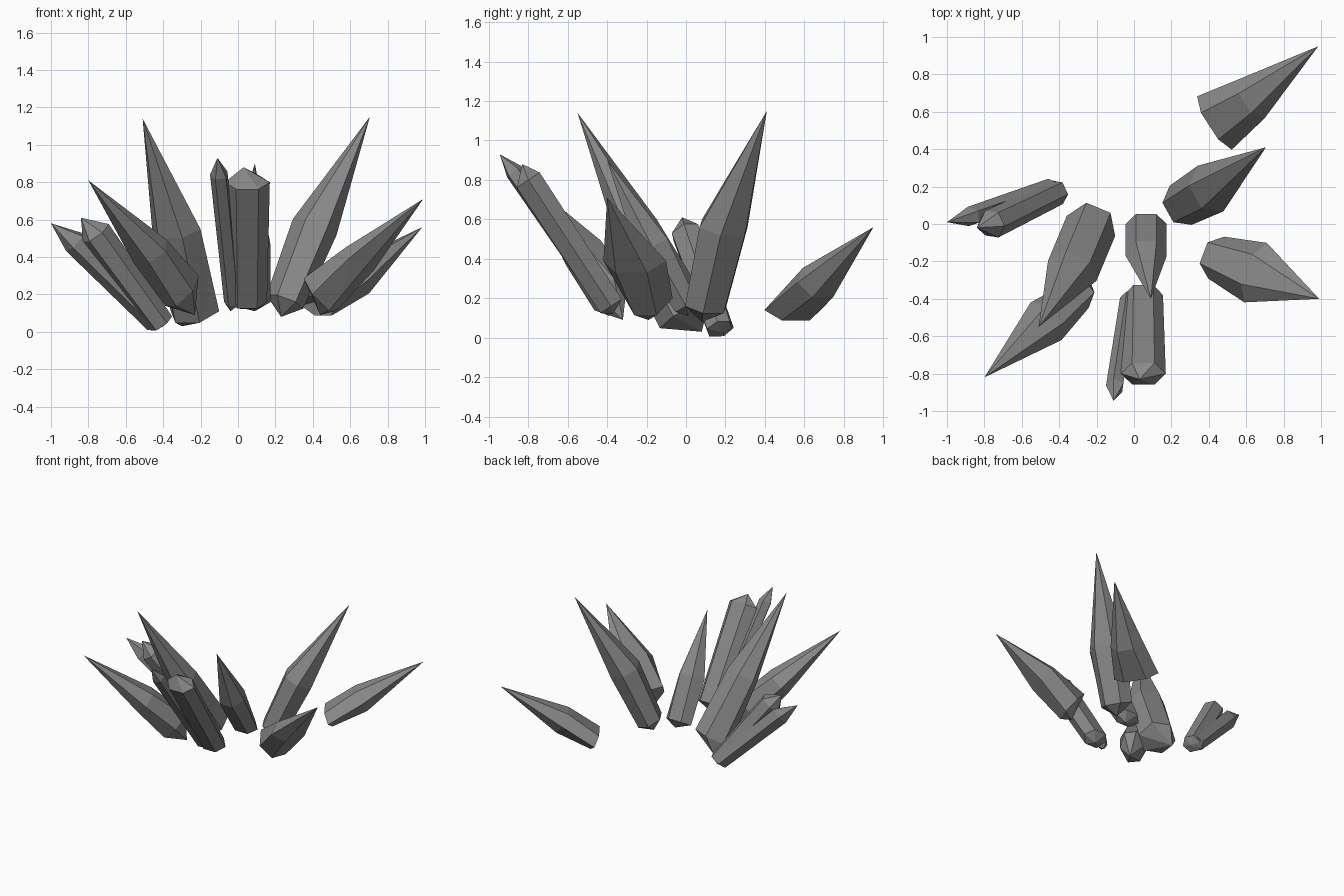
import bpy, bmesh, math
from mathutils import Vector

cube = bpy.data.objects.get("Cube")
if cube:
    bpy.data.objects.remove(cube, do_unlink=True)

# Single dull grey stone colour
stone = bpy.data.materials.new("grey_stone")
stone.use_nodes = True
grey = (0.25, 0.25, 0.25, 1.0)
stone.diffuse_color = grey
shader = stone.node_tree.nodes["Principled BSDF"]
shader.inputs["Base Color"].default_value = grey
shader.inputs["Roughness"].default_value = 0.8


def ring(bm, centre, axis, width, depth, sides):
    """Flattened polygon of vertices standing across the axis."""
    side = axis.cross(Vector((0, 0, 1))).normalized()
    rise = side.cross(axis).normalized()
    verts = []
    for i in range(sides):
        a = math.tau * i / sides
        p = centre + side * width * math.cos(a) + rise * depth * math.sin(a)
        verts.append(bm.verts.new(p))
    return verts


def crystal(name, foot, base, shoulder, tip, base_size, shoulder_size, sides=6):
    """Faceted shard: broken foot, widening body, then a point."""
    base, shoulder = Vector(base), Vector(shoulder)
    axis = (shoulder - base).normalized()
    bm = bmesh.new()
    low = ring(bm, base, axis, *base_size, sides)
    high = ring(bm, shoulder, axis, *shoulder_size, sides)
    root, apex = bm.verts.new(foot), bm.verts.new(tip)
    for i in range(sides):
        j = (i + 1) % sides
        bm.faces.new((low[j], low[i], root))
        bm.faces.new((low[i], low[j], high[j], high[i]))
        bm.faces.new((high[i], high[j], apex))
    bmesh.ops.recalc_face_normals(bm, faces=bm.faces)
    mesh = bpy.data.meshes.new(name)
    bm.to_mesh(mesh)
    bm.free()
    mesh.materials.append(stone)
    bpy.context.collection.objects.link(bpy.data.objects.new(name, mesh))


# Long pointed shards; the back one has a hollow foot
crystal("back_left_shard", (.47, .56, .18), (.43, .54, .14), (.63, .67, .28),
        (.985, .95, .56), (.17, .07), (.125, .1))
crystal("tall_left_shard", (.23, .08, .08), (.25, .1, .16), (.41, .19, .56),
        (.705, .41, 1.15), (.12, .1), (.14, .12))
crystal("front_left_shard", (.44, -.19, .09), (.44, -.18, .2), (.65, -.26, .39),
        (.99, -.4, .71), (.12, .13), (.17, .09))
crystal("tall_right_shard", (-.3, .08, .03), (-.23, -.01, .11), (-.33, -.25, .55),
        (-.51, -.55, 1.14), (.14, .14), (.14, .11))
crystal("front_right_shard", (-.23, -.32, .09), (-.3, -.38, .22), (-.47, -.52, .43),
        (-.8, -.82, .81), (.09, .13), (.13, .1))
crystal("centre_shard", (.09, .01, .11), (.065, 0, .16), (.065, -.17, .46),
        (.09, -.4, .9), (.11, .07), (.11, .1))

# Blunt columns, each with a slim spike grown along its flank
crystal("front_column", (.06, -.37, .12), (.05, -.38, .16), (.05, -.8, .8),
        (.03, -.83, .88), (.105, .075), (.12, .08))
crystal("front_column_spike", (-.04, -.39, .11), (-.03, -.4, .16), (-.1, -.87, .84),
        (-.11, -.945, .93), (.045, .05), (.05, .05), sides=5)
crystal("right_column", (-.4, .17, .03), (-.41, .17, .045), (-.76, 0, .53),
        (-.84, -.02, .61), (.07, .07), (.08, .085))
crystal("right_column_spike", (-.44, .19, .02), (-.44, .19, .05), (-.87, .04, .48),
        (-1.0, .01, .58), (.055, .06), (.055, .07), sides=5)
